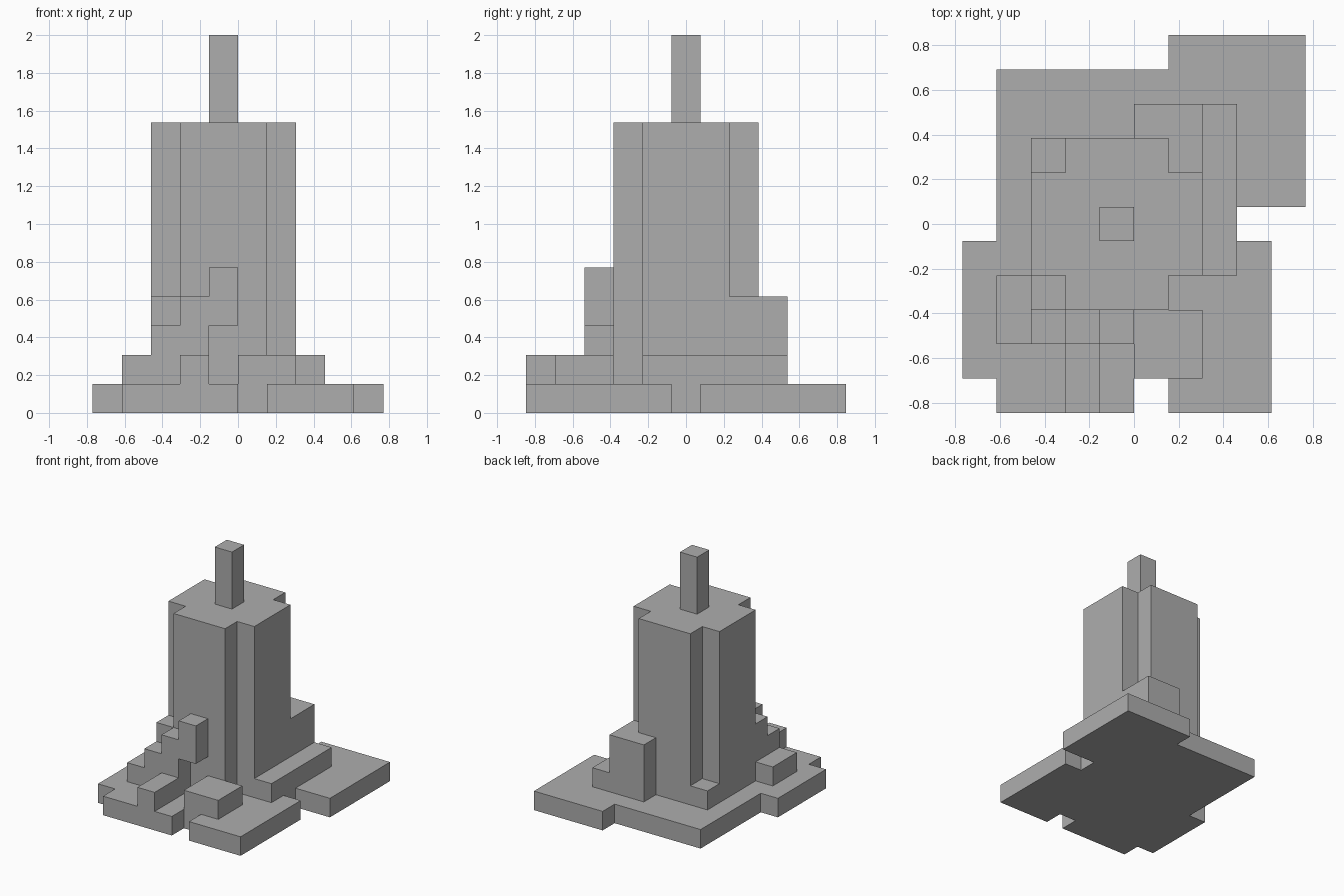
import bpy
import bmesh

cube = bpy.data.objects.get("Cube")
if cube:
    bpy.data.objects.remove(cube, do_unlink=True)

U = 2 / 13  # one building block

grey = bpy.data.materials.new("stone grey")
grey.use_nodes = True
colour = (0.42, 0.42, 0.42, 1)
grey.diffuse_color = colour
grey.node_tree.nodes["Principled BSDF"].inputs["Base Color"].default_value = colour


def prism(name, outline, z0, z1):
    """Extrude a counter-clockwise outline, in blocks, from z0 to z1."""
    bm = bmesh.new()
    face = bm.faces.new([bm.verts.new((x * U, y * U, z0 * U)) for x, y in outline])
    top = bmesh.ops.extrude_face_region(bm, geom=[face])
    verts = [v for v in top["geom"] if isinstance(v, bmesh.types.BMVert)]
    bmesh.ops.translate(bm, verts=verts, vec=(0, 0, (z1 - z0) * U))
    bmesh.ops.recalc_face_normals(bm, faces=bm.faces)
    mesh = bpy.data.meshes.new(name)
    bm.to_mesh(mesh)
    bm.free()
    mesh.materials.append(grey)
    obj = bpy.data.objects.new(name, mesh)
    bpy.context.collection.objects.link(obj)
    return obj


def box(name, x0, x1, y0, y1, z0, z1):
    return prism(name, [(x0, y0), (x1, y0), (x1, y1), (x0, y1)], z0, z1)


# Stepped ground slab
prism("base", [
    (-4, -5.5), (0, -5.5), (0, -4.5), (1, -4.5), (1, -5.5), (4, -5.5),
    (4, -0.5), (3, -0.5), (3, 0.5), (5, 0.5), (5, 5.5), (1, 5.5),
    (1, 4.5), (-4, 4.5), (-4, -0.5), (-5, -0.5), (-5, -4.5), (-4, -4.5)], 0, 1)

# Tower with notched corners, and its spire
prism("tower", [
    (-2, -2.5), (1, -2.5), (1, -1.5), (2, -1.5), (2, 1.5), (1, 1.5),
    (1, 2.5), (-2, 2.5), (-2, 1.5), (-3, 1.5), (-3, -1.5), (-2, -1.5)], 1, 10)
box("spire", -1, 0, -0.5, 0.5, 10, 13)

# Low masses at the back and side
prism("back_buttress", [
    (1, 1.5), (2, 1.5), (2, 3.5), (0, 3.5), (0, 2.5), (1, 2.5)], 1, 4)
box("side_ledge", 2, 3, -1.5, 3.5, 1, 2)
box("back_corner_fill", -3, -2, 1.5, 2.5, 1, 2)

# Staircase climbing across the front; the last step overhangs
box("stair_landing", -4, -3, -3.5, -1.5, 1, 2)
box("stair_lower", -3, -2, -3.5, -2.5, 1, 3)
box("stair_upper", -2, -1, -3.5, -2.5, 1, 4)
box("stair_overhang", -1, 0, -3.5, -2.5, 3, 5)
box("front_corner_fill", -3, -2, -2.5, -1.5, 1, 4)

# Front blocks
box("front_wall", -2, -1, -5.5, -3.5, 1, 2)
box("front_block", 0, 2, -4.5, -2.5, 1, 2)
